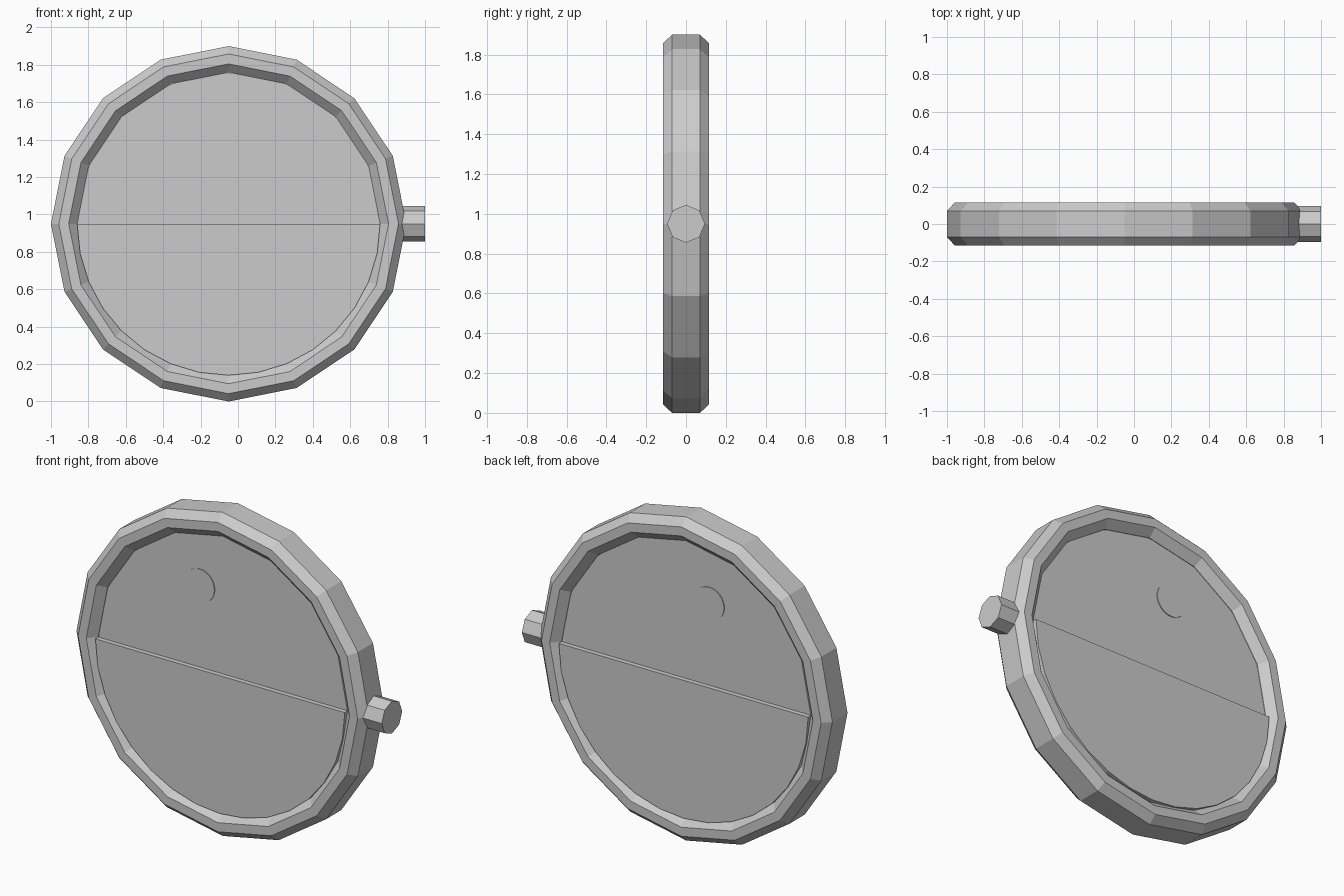
import bpy, math
from mathutils import Matrix

if "Cube" in bpy.data.objects:
    bpy.data.objects.remove(bpy.data.objects["Cube"])

CX, CZ = -0.05, 0.95          # centre of the round frame

grey = bpy.data.materials.new("plain grey")
grey.diffuse_color = (0.6, 0.6, 0.6, 1)
grey.use_nodes = True
grey.node_tree.nodes["Principled BSDF"].inputs["Base Color"].default_value = grey.diffuse_color


def make(name, verts, faces):
    me = bpy.data.meshes.new(name)
    me.from_pydata(verts, [], faces)
    me.materials.append(grey)
    ob = bpy.data.objects.new(name, me)
    bpy.context.collection.objects.link(ob)
    return ob


def arc(cx, cz, r, n, start=0.0, sweep=math.tau, closed=True):
    count = n if closed else n + 1
    return [(cx + r * math.cos(start + sweep * i / n),
             cz + r * math.sin(start + sweep * i / n)) for i in range(count)]


def plate(name, outline, half):
    """Extrude an x-z outline symmetrically along y."""
    n = len(outline)
    verts = [(x, -half, z) for x, z in outline] + [(x, half, z) for x, z in outline]
    faces = [tuple(range(n)), tuple(reversed(range(n, 2 * n)))]
    faces += [(i, i + n, (i + 1) % n + n, (i + 1) % n) for i in range(n)]
    return make(name, verts, faces)


# Frame: eight-sided section swept round sixteen segments
section = [(0.95, -0.07), (0.95, 0.07), (0.908, 0.115), (0.855, 0.115),
           (0.81, 0.07), (0.81, -0.07), (0.855, -0.115), (0.908, -0.115)]
N, M = 16, len(section)
verts, faces = [], []
for i in range(N):
    a = math.tau * i / N
    verts += [(CX + r * math.cos(a), y, CZ + r * math.sin(a)) for r, y in section]
    for j in range(M):
        k, l = (i + 1) % N, (j + 1) % M
        faces.append((i * M + j, i * M + l, k * M + l, k * M + j))
make("round_frame", verts, faces)

# Inner disc, thicker lower half and small round spot on both sides
plate("inner_disc", arc(CX, CZ, 0.808, 32), 0.067)
plate("lower_half", arc(CX, CZ, 0.81, 16, math.pi, math.pi, False), 0.095)
plate("round_spot", arc(-0.2, 1.43, 0.097, 32), 0.072)

# Side peg: octagonal stub along x
ring = arc(0, CZ, 0.095, 8)
pv = [(0.84, y, z) for y, z in ring] + [(1.0, y, z) for y, z in ring]
pf = [tuple(reversed(range(8))), tuple(range(8, 16))]
pf += [(i, (i + 1) % 8, (i + 1) % 8 + 8, i + 8) for i in range(8)]
make("side_peg", pv, pf)

# Consistent outward normals
import bmesh
for ob in bpy.context.collection.objects:
    bm = bmesh.new()
    bm.from_mesh(ob.data)
    bmesh.ops.recalc_face_normals(bm, faces=bm.faces)
    bm.to_mesh(ob.data)
    bm.free()
